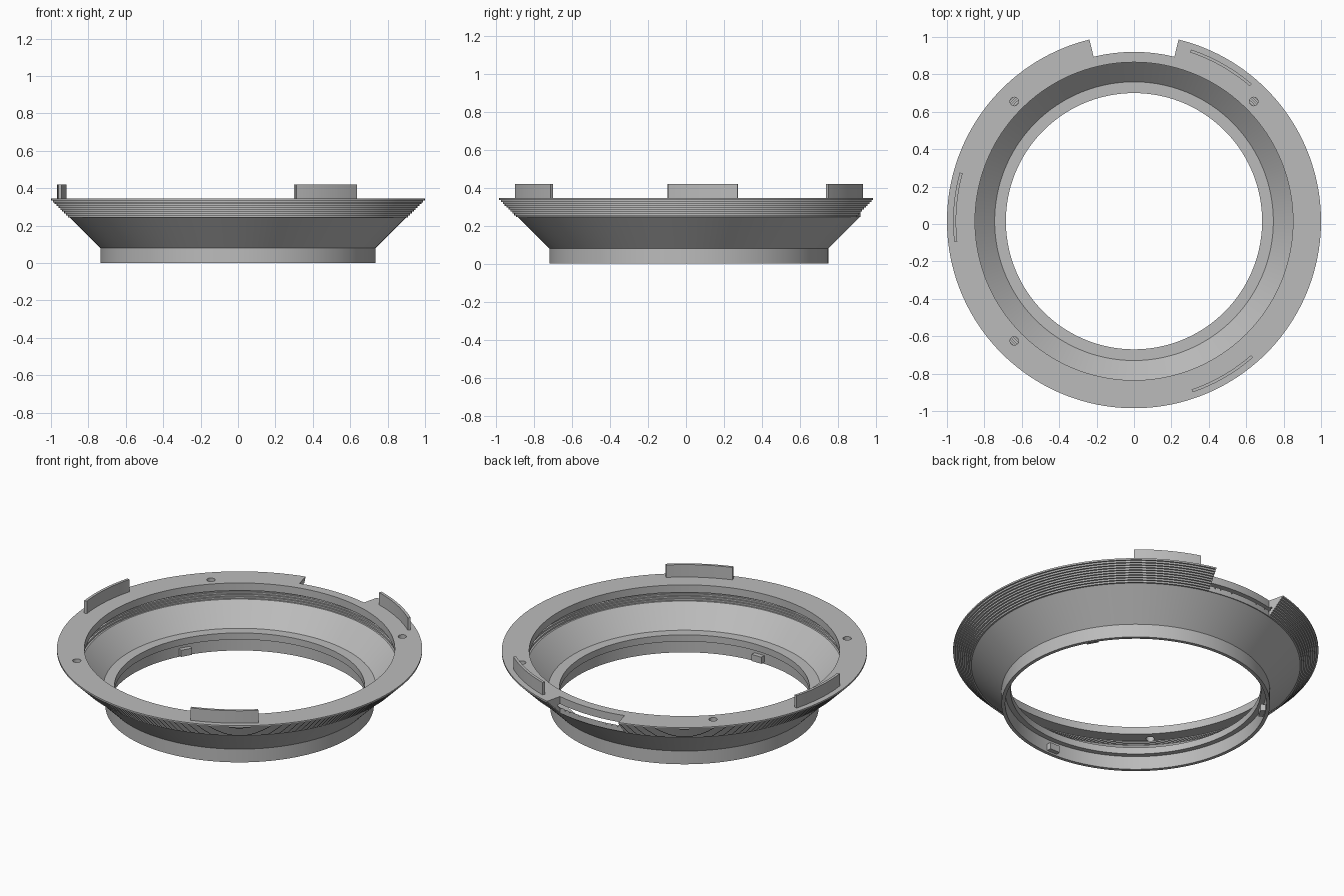
import bpy, bmesh
from math import cos, sin, radians, pi

CY = 0.015            # ring centre, offset because of the rear notch
TOP, LIP = 0.345, 0.30

cube = bpy.data.objects.get("Cube")
if cube:
    bpy.data.objects.remove(cube, do_unlink=True)

grey = bpy.data.materials.new("neutral grey")
grey.use_nodes = True
colour = (0.5, 0.5, 0.5, 1)
grey.diffuse_color = colour
grey.node_tree.nodes["Principled BSDF"].inputs["Base Color"].default_value = colour


def sweep(name, profile, mid=0, half=180, segments=160):
    """Turn a closed (radius, z) profile around the ring axis, fully or over an arc."""
    full = half == 180
    bm = bmesh.new()
    rows = []
    for i in range(segments if full else segments + 1):
        a = radians(mid - half + 2 * half * i / segments)
        rows.append([bm.verts.new((r * cos(a), CY + r * sin(a), z)) for r, z in profile])
    n = len(profile)
    for i in range(segments):
        a, b = rows[i], rows[(i + 1) % len(rows)]
        for j in range(n):
            k = (j + 1) % n
            bm.faces.new((a[j], b[j], b[k], a[k]))
    if not full:
        bm.faces.new(rows[0])
        bm.faces.new(rows[-1])
    bmesh.ops.recalc_face_normals(bm, faces=bm.faces)
    mesh = bpy.data.meshes.new(name)
    bm.to_mesh(mesh)
    bm.free()
    mesh.materials.append(grey)
    obj = bpy.data.objects.new(name, mesh)
    bpy.context.collection.objects.link(obj)
    return obj


def box(r0, r1, z0, z1):
    return [(r0, z0), (r1, z0), (r1, z1), (r0, z1)]


def stairs(r, z, count, step=0.01):
    points = [(r, z)]
    for _ in range(count):
        r += step
        points.append((r, z))
        z += step
        points.append((r, z))
    return points


# Flared ring: collar, cone, stepped flange, overhanging lip, stepped groove, inner ledge
outside = [(0.715, 0), (0.735, 0), (0.735, 0.08)] + stairs(0.90, 0.245, 10)
lip = [(0.85, TOP), (0.85, LIP)]
inside = stairs(0.865, 0.24, 6)[::-1] + [(0.745, 0.12), (0.685, 0.12), (0.685, 0.08), (0.715, 0.08)]
ring = sweep("flared_ring", outside + lip + inside)

# Cutters: rear notch and three screw holes through the lip
cutters = [sweep("notch_cutter", box(0.905, 1.1, 0.2, 0.4), 90, 13.8, 24)]
for angle in (45, 135, 225):
    a = radians(angle)
    bpy.ops.mesh.primitive_cylinder_add(
        vertices=24, radius=0.023, depth=0.09,
        location=(0.905 * cos(a), CY + 0.905 * sin(a), TOP))
    hole = bpy.context.object
    hole.name = "screw_hole_cutter"
    hole.data.materials.append(grey)
    cutters.append(hole)
for cutter in cutters:
    cut = ring.modifiers.new("cut", 'BOOLEAN')
    cut.operation = 'DIFFERENCE'
    cut.solver = 'EXACT'
    cut.object = cutter

# Apply the cuts, then drop the cutters
bpy.context.view_layer.update()
evaluated = ring.evaluated_get(bpy.context.evaluated_depsgraph_get())
cut_mesh = bpy.data.meshes.new_from_object(evaluated)
ring.modifiers.clear()
ring.data = cut_mesh
for cutter in cutters:
    bpy.data.objects.remove(cutter, do_unlink=True)

# Curved blades standing on the rim
parts = [ring]
for i, angle in enumerate((60.5, 175.5, -60)):
    parts.append(sweep(f"rim_blade_{i + 1}", box(0.951, 0.967, TOP - 0.005, 0.42), angle, 11.1, 16))

# Small locking tabs inside the collar
for i, angle in enumerate((30, 150, 270)):
    parts.append(sweep(f"locking_tab_{i + 1}", box(0.688, 0.72, 0.01, 0.05), angle, 2.7, 4))

# Smooth curved walls, keep edges crisp
bpy.ops.object.select_all(action='DESELECT')
for part in parts:
    part.select_set(True)
bpy.context.view_layer.objects.active = ring
bpy.ops.object.shade_smooth_by_angle(angle=radians(25))
